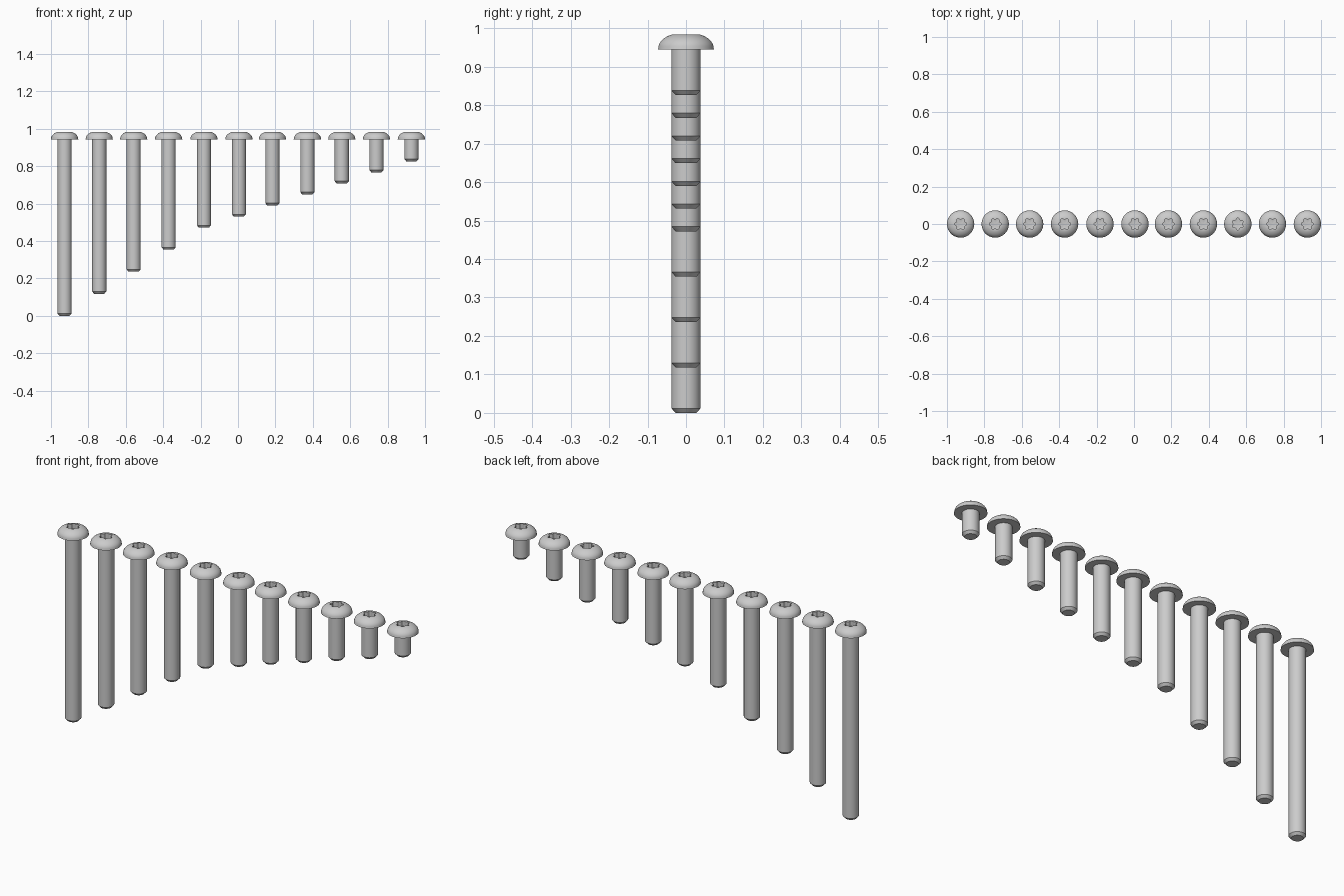
import bpy, bmesh
from math import cos, sin, pi, radians

if "Cube" in bpy.data.objects:
    bpy.data.objects.remove(bpy.data.objects["Cube"])

SEG = 72
TOP, SEAT = 0.984, 0.944           # head top and underside heights
SHANK_R, HEAD_R, FLAT_R = 0.038, 0.073, 0.035
MM = 0.0118                        # one length unit of the bolt series
lengths = [80, 70, 60, 50, 40, 35, 30, 25, 20, 15, 10]
xs = [-0.927, -0.742, -0.558, -0.371, -0.182, 0.005, 0.184, 0.371, 0.555, 0.74, 0.927]


def star(a, turn):
    """Six-lobed socket radius at angle a."""
    return 0.0275 + 0.0045 * cos(6 * (a - turn))


def add_bolt(name, x, length, turn):
    bottom = SEAT - length * MM
    bm = bmesh.new()
    # chamfered shank, then underside and rim of the head
    profile = [(0.027, bottom), (SHANK_R, bottom + 0.012), (SHANK_R, SEAT),
               (HEAD_R, SEAT), (HEAD_R - 0.001, SEAT + 0.004)]
    # domed side of the head up to the flat top
    z0, r0 = SEAT + 0.004, HEAD_R - 0.001
    for i in range(1, 9):
        t = i / 8 * radians(66)
        k = sin(t) / sin(radians(66))
        d = (1 - cos(t)) / (1 - cos(radians(66)))
        profile.append((r0 + (FLAT_R - r0) * d, z0 + (TOP - z0) * k))
    angles = [2 * pi * i / SEG for i in range(SEG)]
    rings = [[bm.verts.new((r * cos(a), r * sin(a), z)) for a in angles] for r, z in profile]
    # star socket walls and floor
    for z in (TOP, TOP - 0.027):
        rings.append([bm.verts.new((star(a, turn) * cos(a), star(a, turn) * sin(a), z))
                      for a in angles])
    for lo, hi in zip(rings, rings[1:]):
        for i in range(SEG):
            j = (i + 1) % SEG
            bm.faces.new((lo[i], lo[j], hi[j], hi[i]))
    bm.faces.new(rings[0][::-1])
    tip = bm.verts.new((0, 0, TOP - 0.031))
    for i in range(SEG):
        bm.faces.new((rings[-1][i], rings[-1][(i + 1) % SEG], tip))
    bmesh.ops.recalc_face_normals(bm, faces=bm.faces)
    mesh = bpy.data.meshes.new(name)
    bm.to_mesh(mesh)
    bm.free()
    mesh.shade_smooth()
    mesh.set_sharp_from_angle(angle=radians(30))
    ob = bpy.data.objects.new(name, mesh)
    ob.location.x = x
    bpy.context.collection.objects.link(ob)


# row of button-head bolts, longest to shortest
for n, (x, length) in enumerate(zip(xs, lengths)):
    add_bolt(f"bolt_length_{length}", x, length, radians(30) if n == 8 else 0)
